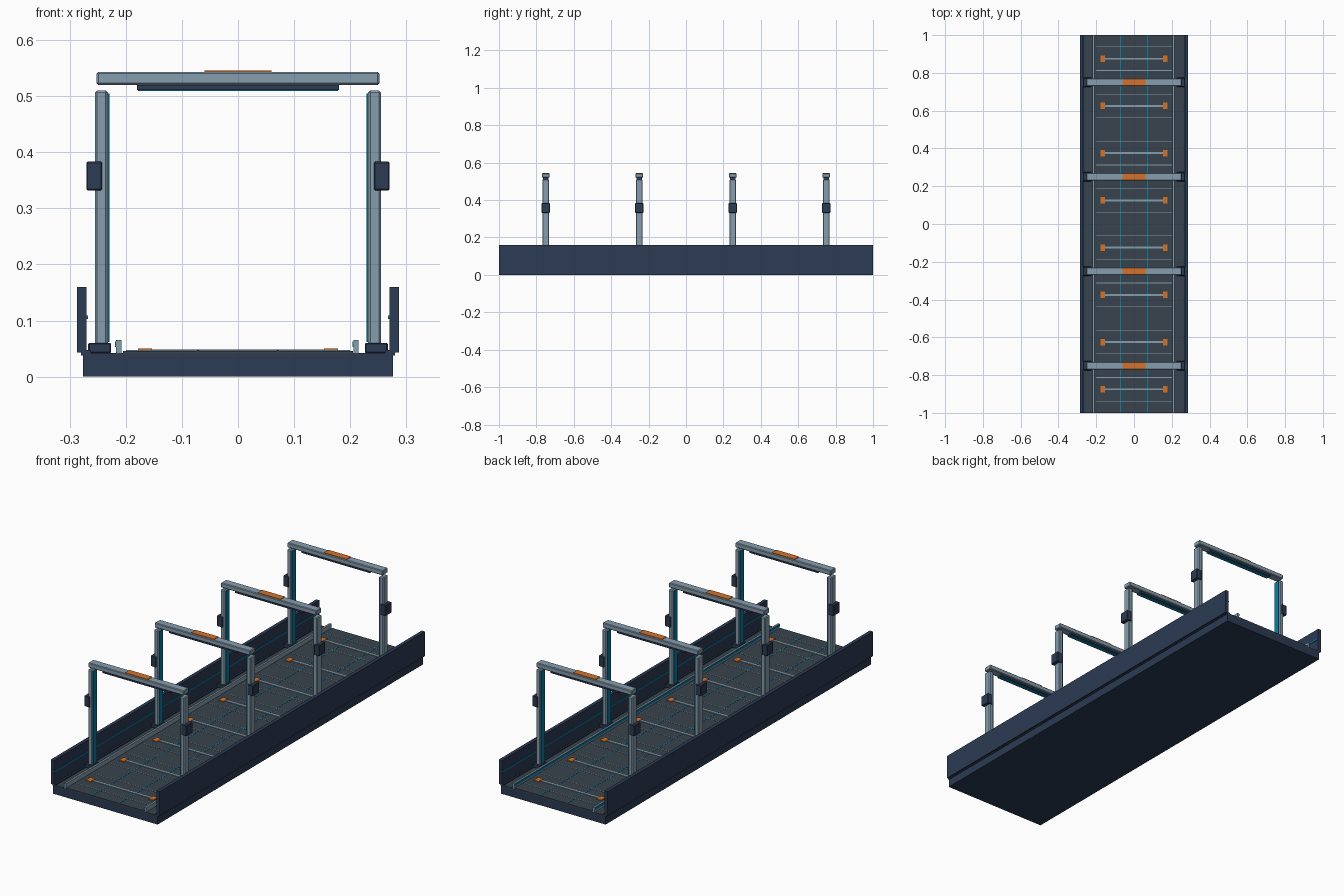
import bpy

if "Cube" in bpy.data.objects:
    bpy.data.objects.remove(bpy.data.objects["Cube"])


def material(name, rgb):
    m = bpy.data.materials.new(name)
    m.diffuse_color = (*rgb, 1)
    m.use_nodes = True
    m.node_tree.nodes["Principled BSDF"].inputs["Base Color"].default_value = m.diffuse_color
    return m


NAVY = material("navy", (0.025, 0.043, 0.085))
DECK = material("deck_grey", (0.04, 0.057, 0.075))
STEEL = material("steel", (0.24, 0.34, 0.42))
TEAL = material("teal", (0.003, 0.20, 0.36))
ORANGE = material("orange", (0.65, 0.17, 0.025))


def box(name, x, y, z, mat, bevel=0.0):
    """Box from (min, max) pairs on each axis, optionally chamfered."""
    spans = [sorted(s) for s in (x, y, z)]
    bpy.ops.mesh.primitive_cube_add(size=1, location=[(a + b) / 2 for a, b in spans])
    ob = bpy.context.object
    ob.name = name
    ob.scale = [b - a for a, b in spans]
    bpy.ops.object.transform_apply(location=False, rotation=False, scale=True)
    ob.data.materials.append(mat)
    if bevel:
        mod = ob.modifiers.new("chamfer", 'BEVEL')
        mod.width = bevel
        mod.segments = 1
    return ob


def around(c, half):
    return (c - half, c + half)


def pair(name, x, y, z, mat, bevel=0.0):
    """Same box on the right and left sides."""
    for side, s in (("right", 1), ("left", -1)):
        box(f"{name}_{side}", (s * x[0], s * x[1]), y, z, mat, bevel)


FULL = (-1, 1)

# Base tray and side walls
box("base", (-0.276, 0.276), FULL, (0, 0.041), NAVY)
pair("wall_ledge", (0.262, 0.28), FULL, (0.038, 0.047), NAVY)
pair("side_wall", (0.27, 0.287), FULL, (0.043, 0.16), NAVY)
pair("wall_light", (0.267, 0.271), FULL, (0.103, 0.109), TEAL)

# Deck with its lengthwise light lines
box("deck", (-0.205, 0.205), FULL, (0.035, 0.046), DECK)
pair("deck_edge", (0.204, 0.263), FULL, (0.035, 0.0425), DECK)
pair("deck_line", (0.069, 0.073), FULL, (0.045, 0.0468), TEAL)

# Guide rails
for side, x in (("left", -0.2125), ("right", 0.2105)):
    box(f"rail_{side}", (x - 0.0045, x + 0.0045), FULL, (0.042, 0.065), STEEL)
    box(f"rail_light_{side}", (x - 0.0065, x - 0.004), FULL, (0.053, 0.063), TEAL)

# Deck panels: cross bar with orange end pads and thin seams
for i in range(8):
    y = -0.875 + 0.25 * i
    box(f"cross_bar_{i}", (-0.165, 0.165), around(y, 0.005), (0.045, 0.0485), STEEL)
    pair(f"bar_pad_{i}", (0.153, 0.178), around(y, 0.017), (0.045, 0.05), ORANGE)
    for j, dy in enumerate((-0.0625, 0.0625)):
        box(f"seam_{i}_{j}", (-0.2, 0.2), around(y + dy, 0.0015), (0.045, 0.047), STEEL)

# Gantry arches
for i, y in enumerate((-0.75, -0.25, 0.25, 0.75)):
    pair(f"post_foot_{i}", (0.226, 0.267), around(y, 0.025), (0.042, 0.06), NAVY, 0.002)
    pair(f"post_{i}", (0.232, 0.255), around(y, 0.0185), (0.045, 0.51), STEEL, 0.004)
    pair(f"post_light_{i}", (0.229, 0.233), around(y, 0.013), (0.062, 0.505), TEAL)
    pair(f"sensor_box_{i}", (0.242, 0.27), around(y, 0.023), (0.332, 0.383), NAVY, 0.002)
    box(f"beam_{i}", (-0.252, 0.252), around(y, 0.02), (0.52, 0.543), STEEL, 0.003)
    box(f"beam_marker_{i}", (-0.06, 0.06), around(y, 0.017), (0.541, 0.546), ORANGE)
    box(f"lamp_housing_{i}", (-0.18, 0.18), around(y, 0.014), (0.511, 0.521), NAVY)
    box(f"lamp_{i}", (-0.178, 0.178), around(y, 0.01), (0.509, 0.512), TEAL)
